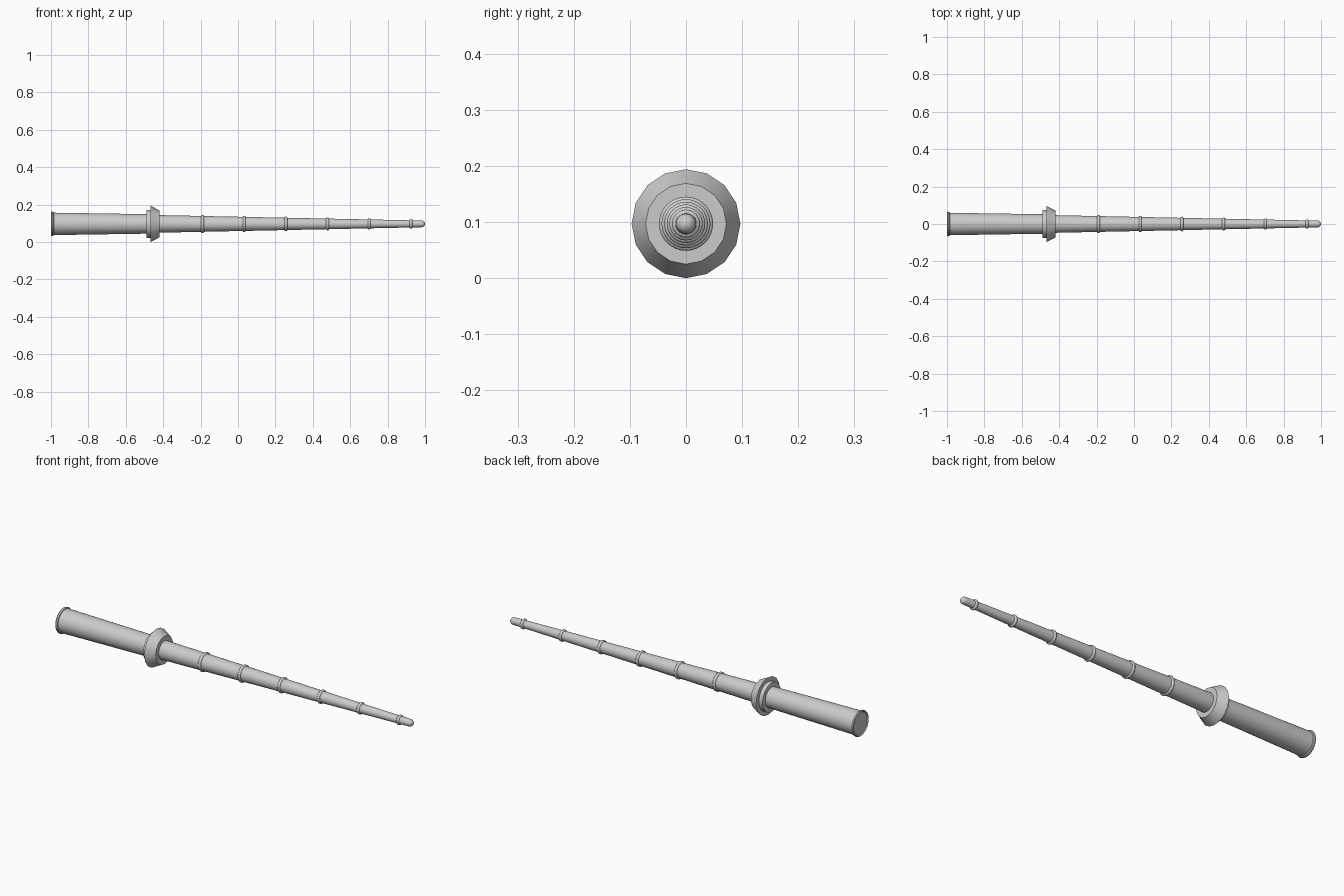
import bpy, bmesh
from math import cos, sin, pi, radians

if "Cube" in bpy.data.objects:
    bpy.data.objects.remove(bpy.data.objects["Cube"])

AXIS_Z = 0.097


def lathe(name, profile, sides=32, angle=30):
    """Revolve (x, radius) points around the long axis; zero radius closes an end."""
    bm = bmesh.new()
    rings = []
    for x, r in profile:
        if r == 0:
            rings.append([bm.verts.new((x, 0, AXIS_Z))] * sides)
        else:
            rings.append([bm.verts.new((x, r * sin(2 * pi * i / sides),
                                        AXIS_Z + r * cos(2 * pi * i / sides)))
                          for i in range(sides)])
    for a, b in zip(rings, rings[1:]):
        for i in range(sides):
            j = (i + 1) % sides
            bm.faces.new(list(dict.fromkeys((a[i], a[j], b[j], b[i]))))
    bmesh.ops.recalc_face_normals(bm, faces=bm.faces)
    mesh = bpy.data.meshes.new(name)
    bm.to_mesh(mesh)
    bm.free()
    obj = bpy.data.objects.new(name, mesh)
    bpy.context.collection.objects.link(obj)
    bpy.ops.object.select_all(action='DESELECT')
    obj.select_set(True)
    bpy.context.view_layer.objects.active = obj
    bpy.ops.object.shade_smooth_by_angle(angle=radians(angle))
    return obj


def shaft_radius(x):
    return 0.047 - 0.028 * (x + 0.42) / 1.35


# Handle with a flat butt
lathe("handle", [(-0.995, 0), (-0.995, 0.06), (-0.48, 0.052), (-0.48, 0)])

# Raised rim at the butt end
lathe("butt_rim", [(-0.993, 0.055), (-1.0, 0.06), (-0.998, 0.064), (-0.993, 0.066),
                   (-0.987, 0.064), (-0.984, 0.058)])

# Faceted guard: stepped collar, then a flared cone
lathe("guard", [(-0.489, 0), (-0.489, 0.075), (-0.468, 0.075), (-0.468, 0.097),
                (-0.42, 0.072), (-0.42, 0)], sides=16)

# Tapered shaft with a rounded tip
tip_x, tip_r = 0.981, shaft_radius(0.981)
tip = [(tip_x + 0.019 * sin(t * pi / 12), tip_r * cos(t * pi / 12)) for t in range(6)]
lathe("shaft", [(-0.43, 0), (-0.43, shaft_radius(-0.43))] + tip + [(1.0, 0)])

# Evenly spaced rounded bands
for n in range(6):
    x = -0.19 + 0.223 * n
    r = shaft_radius(x)
    lathe(f"band_{n + 1}", [(x - 0.008, r - 0.003), (x - 0.007, r + 0.003),
                            (x - 0.003, r + 0.006), (x + 0.003, r + 0.006),
                            (x + 0.007, r + 0.003), (x + 0.008, r - 0.003)], angle=50)
